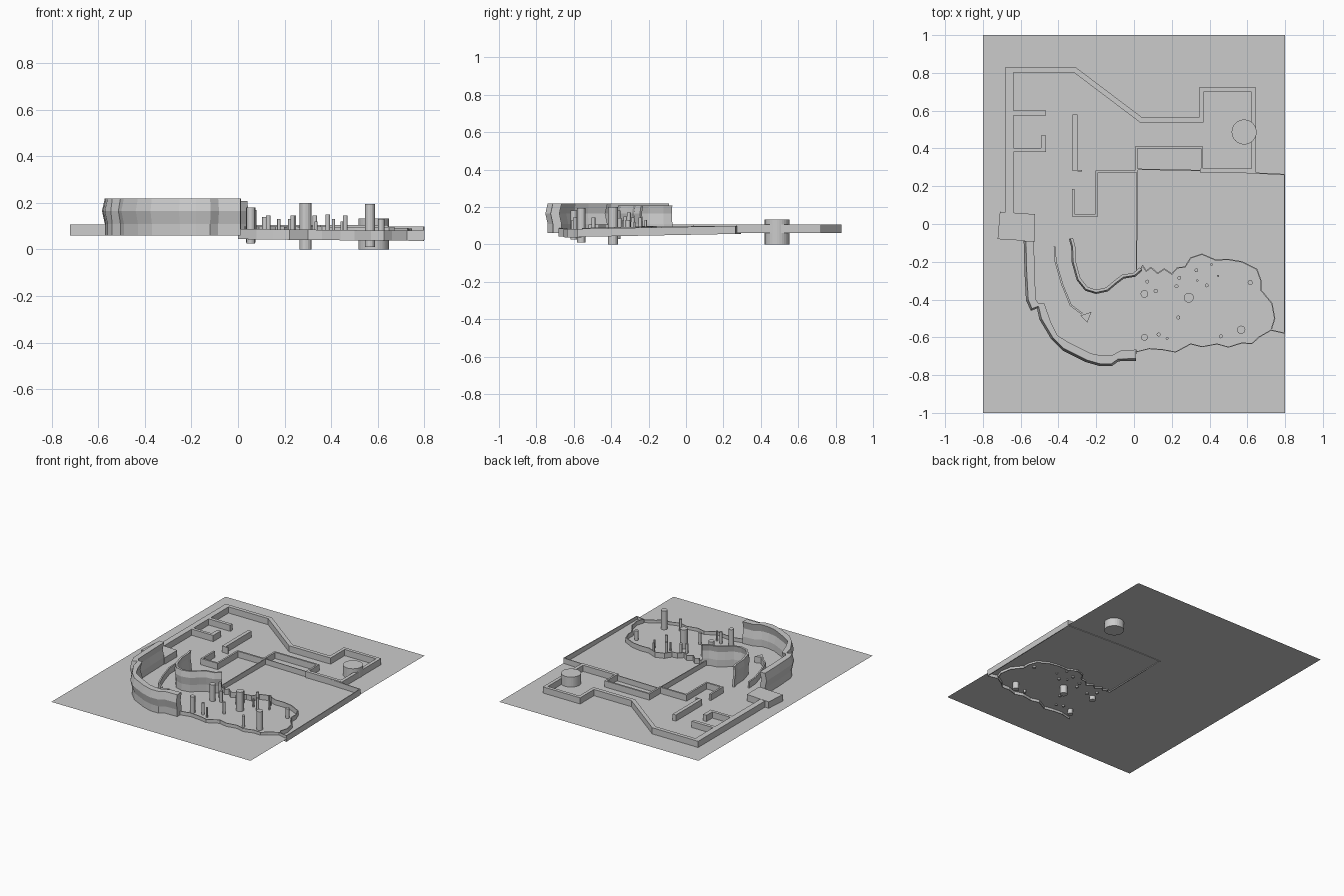
import bpy, bmesh
from mathutils import Vector

if "Cube" in bpy.data.objects:
    bpy.data.objects.remove(bpy.data.objects["Cube"])

FLOOR, LOW = 0.06, 0.105


def finish(name, bm):
    bmesh.ops.recalc_face_normals(bm, faces=bm.faces)
    me = bpy.data.meshes.new(name)
    bm.to_mesh(me)
    bm.free()
    ob = bpy.data.objects.new(name, me)
    bpy.context.collection.objects.link(ob)
    return ob


def normals(pts):
    """Mitred left-hand normals of an open polyline."""
    out = []
    for i, p in enumerate(pts):
        seg = []
        if i > 0:
            seg.append((p - pts[i - 1]).normalized())
        if i < len(pts) - 1:
            seg.append((pts[i + 1] - p).normalized())
        ns = [Vector((-d.y, d.x)) for d in seg]
        n = sum(ns, Vector((0, 0))).normalized()
        out.append(n / max(0.5, n.dot(ns[0])))
    return out


def strip(name, left, right, rows):
    """Solid wall between two outlines; rows = (height function, sideways shift)."""
    bm = bmesh.new()
    nl = normals(left)
    loops = []
    for i, (a, b) in enumerate(zip(left, right)):
        la, lb = [], []
        for zf, s in rows:
            z = zf((a + b) / 2) if callable(zf) else zf
            la.append(bm.verts.new((*(a + nl[i] * s), z)))
            lb.append(bm.verts.new((*(b + nl[i] * s), z)))
        loops.append(la + lb[::-1])
    k = len(loops[0])
    for r, s in zip(loops, loops[1:]):
        for j in range(k):
            bm.faces.new((r[j], r[(j + 1) % k], s[(j + 1) % k], s[j]))
    bm.faces.new(loops[0])
    bm.faces.new(loops[-1][::-1])
    return finish(name, bm)


def ribbon(name, pts, width, z0=FLOOR, z1=LOW, bulge=0):
    """Wall of constant width along a polyline."""
    pts = [Vector(p) for p in pts]
    ns = normals(pts)
    left = [p + n * width / 2 for p, n in zip(pts, ns)]
    right = [p - n * width / 2 for p, n in zip(pts, ns)]
    rows = [(z0, 0), (z1, 0)]
    if bulge:
        rows = [(z0, 0), (0.11, 0), (0.165, bulge), (z1, 0)]
    return strip(name, left, right, rows)


def box(name, x0, x1, y0, y1, z0=FLOOR, z1=LOW):
    ym = (y0 + y1) / 2
    return ribbon(name, [(x0, ym), (x1, ym)], y1 - y0, z0, z1)


def cylinder(name, x, y, r, z0, z1, n=16):
    bm = bmesh.new()
    bmesh.ops.create_cone(bm, cap_ends=True, segments=n, radius1=r, radius2=r, depth=z1 - z0)
    bmesh.ops.translate(bm, verts=bm.verts, vec=(x, y, (z0 + z1) / 2))
    return finish(name, bm)


# Ground sheet
bm = bmesh.new()
bm.faces.new([bm.verts.new((x, y, FLOOR)) for x, y in ((-.8, -1), (.8, -1), (.8, 1), (-.8, 1))])
finish("ground", bm)

# Outer building walls
box("west_wall", -.68, -.638, .055, .832)
ribbon("north_wall", [(-.68, .817), (-.315, .817), (.04, .549), (.355, .549)], .028)
ribbon("tower_room_wall", [(.357, .537), (.357, .71), (.633, .71), (.633, .283), (.352, .283)], .024)
ribbon("inner_court_wall", [(.36, .27), (.36, .405), (.013, .405), (.013, .278), (-.197, .278),
                            (-.197, .046), (-.322, .046), (-.322, .185)], .013)

# Room dividers
box("divider_upper", -.64, -.465, .575, .6)
box("divider_lower", -.64, -.465, .38, .402)
box("divider_hook", -.493, -.465, .402, .468)
box("hall_wall", -.325, -.298, .28, .58)
box("hall_wall_foot", -.298, -.275, .278, .285)
left = [Vector(p) for p in ((-.71, .065), (-.525, .052))]
right = [Vector(p) for p in ((-.722, -.08), (-.525, -.092))]
strip("gate_block", left, right, [(FLOOR, 0), (.107, 0)])

# Round tower
cylinder("round_tower", .583, .487, .066, 0, .133, 32)

# Tall outer cliff with a slight mid-height bulge
outer = [(-.572, -.09), (-.568, -.25), (-.56, -.4), (-.54, -.448), (-.505, -.435), (-.49, -.5), (-.43, -.6),
         (-.37, -.66), (-.25, -.72), (-.18, -.74), (-.12, -.74), (-.085, -.715), (.01, -.712)]
inner = [(-.53, -.09), (-.526, -.25), (-.52, -.4), (-.505, -.42), (-.475, -.42), (-.44, -.52), (-.405, -.59),
         (-.34, -.63), (-.23, -.685), (-.17, -.697), (-.12, -.697), (-.07, -.67), (.012, -.665)]
strip("outer_cliff", [Vector(p) for p in inner], [Vector(p) for p in outer],
      [(FLOOR, 0), (.11, 0), (.165, -.012), (.218, 0)])

# Tall inner cliff
ribbon("inner_cliff", [(-.33, -.075), (-.318, -.12), (-.315, -.2), (-.29, -.29), (-.25, -.34), (-.2, -.355),
                       (-.145, -.343), (-.1, -.305), (-.06, -.275), (0, -.265), (.035, -.235)],
       .014, z1=.208, bulge=-.008)

# Low curved kerb with a wedge at its end
ribbon("curved_kerb", [(-.42, -.12), (-.415, -.2), (-.38, -.32), (-.335, -.43), (-.275, -.475)], .01)
bm = bmesh.new()
f = bm.faces.new([bm.verts.new((x, y, FLOOR)) for x, y in ((-.283, -.485), (-.248, -.522), (-.225, -.465))])
ext = bmesh.ops.extrude_face_region(bm, geom=[f])
bmesh.ops.translate(bm, verts=[v for v in ext["geom"] if isinstance(v, bmesh.types.BMVert)], vec=(0, 0, .045))
finish("kerb_wedge", bm)


# Slightly sloping terrace: its walls sink towards the front right
def base(p):
    return .056 - .019 * (.26 - p.y) * (.45 + .55 * p.x / .8)


def top(p):
    return base(p) + .043


ribbon("terrace_fence", [(.013, -.25), (.017, .29), (.36, .283), (.797, .262), (.797, -.578)], .006, base, top)

ribbon("cavern_back_wall", [(.03, -.25), (.045, -.22), (.065, -.25), (.09, -.23), (.125, -.262), (.16, -.238),
                            (.2, -.265), (.23, -.232), (.27, -.228), (.3, -.18), (.36, -.16), (.43, -.19),
                            (.5, -.188), (.57, -.2), (.65, -.24), (.672, -.3), (.672, -.35), (.73, -.42),
                            (.745, -.5), (.728, -.555)], .006, base, lambda p: top(p) + .004)
ribbon("cavern_front_wall", [(0, -.68), (.08, -.66), (.15, -.665), (.22, -.678), (.3, -.635), (.36, -.65),
                             (.44, -.635), (.5, -.652), (.57, -.63), (.625, -.633), (.66, -.6), (.725, -.562),
                             (.797, -.578)], .005, lambda p: base(p) - .004, lambda p: base(p) + .04)

# Stone columns: x, y, radius, bottom, top
columns = [(.055, -.37, .02, .03, .18), (.07, -.305, .01, .05, .17), (.115, -.355, .011, .05, .14),
           (.055, -.6, .018, .025, .18), (.13, -.585, .01, .05, .145), (.175, -.605, .007, .05, .13),
           (.225, -.33, .01, .05, .13), (.24, -.285, .01, .05, .145), (.235, -.495, .01, .05, .145),
           (.29, -.39, .026, 0, .2), (.33, -.245, .01, .05, .145), (.335, -.3, .006, .05, .12),
           (.385, -.325, .01, .05, .15), (.41, -.215, .007, .05, .13), (.445, -.275, .006, .05, .12),
           (.46, -.595, .01, .04, .145), (.567, -.56, .022, .01, .195), (.615, -.31, .013, .05, .13)]
for i, c in enumerate(columns):
    cylinder(f"stone_column_{i + 1}", *c)
